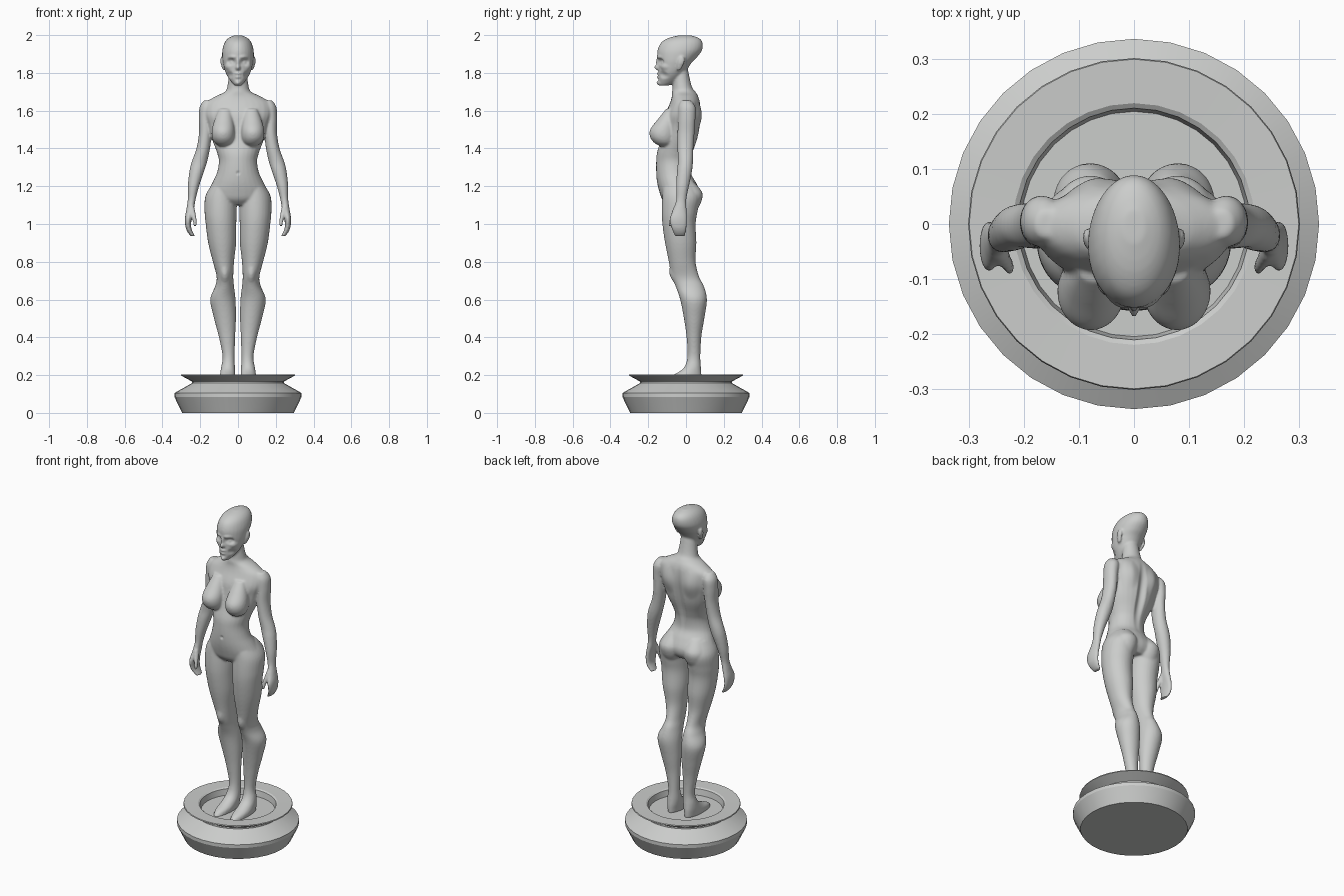
import bpy, bmesh, math
from mathutils import Vector

mat = bpy.data.materials.new("stone grey")
mat.diffuse_color = (0.6, 0.61, 0.6, 1)


def catmull(rows, steps=5):
    """Smoothly resample a list of cross-sections."""
    rows = [Vector(r) for r in rows]
    out = []
    for i in range(len(rows) - 1):
        a, b = rows[max(i - 1, 0)], rows[i]
        c, d = rows[i + 1], rows[min(i + 2, len(rows) - 1)]
        for k in range(steps):
            t = k / steps
            out.append(0.5 * (2 * b + (c - a) * t + (2 * a - 5 * b + 4 * c - d) * t * t
                              + (3 * b - a - 3 * c + d) * t ** 3))
    return out + [rows[-1]]


def loft(bm, rows, sides=28, mirror=True):
    """Stack of horizontal ellipses: rows of (z, x, y, rx, ry)."""
    for s in ((1, -1) if mirror else (1,)):
        rings = []
        for z, x, y, rx, ry in catmull(rows):
            rx, ry = max(rx, 0.003), max(ry, 0.003)
            rings.append([bm.verts.new((s * x + rx * math.cos(2 * math.pi * k / sides),
                                        y + ry * math.sin(2 * math.pi * k / sides), z))
                          for k in range(sides)])
        for a, b in zip(rings, rings[1:]):
            for k in range(sides):
                n = (k + 1) % sides
                bm.faces.new((a[k], b[k], b[n], a[n]))
        bm.faces.new(rings[0])
        bm.faces.new(rings[-1][::-1])


def brush(mesh, c, r, push):
    """Mirrored sculpt brush: soft push inside an ellipsoid."""
    for s in ((1, -1) if c[0] else (1,)):
        for v in mesh.vertices:
            p = v.co
            dz = (p.z - c[2]) / r[2]
            if abs(dz) >= 1:
                continue
            d = dz * dz + ((p.x - s * c[0]) / r[0]) ** 2 + ((p.y - c[1]) / r[1]) ** 2
            if d < 1:
                w = (1 - d) ** 2
                v.co = p + Vector((s * push[0], push[1], push[2])) * w


def add_object(name, bm):
    bmesh.ops.recalc_face_normals(bm, faces=bm.faces)
    me = bpy.data.meshes.new(name)
    bm.to_mesh(me)
    bm.free()
    me.materials.append(mat)
    ob = bpy.data.objects.new(name, me)
    bpy.context.collection.objects.link(ob)
    bpy.ops.object.select_all(action='DESELECT')
    bpy.context.view_layer.objects.active = ob
    ob.select_set(True)
    return ob


# pedestal: turned profile with a recessed top
bm = bmesh.new()
profile = [(0.296, 0), (0.337, 0.085), (0.337, 0.105), (0.243, 0.158), (0.243, 0.166),
           (0.302, 0.198), (0.300, 0.204), (0.220, 0.202), (0.211, 0.196), (0.205, 0.16)]
N = 32
rings = [[bm.verts.new((r * math.cos(2 * math.pi * k / N), r * math.sin(2 * math.pi * k / N), z))
          for k in range(N)] for r, z in profile]
for a, b in zip(rings, rings[1:]):
    for k in range(N):
        n = (k + 1) % N
        bm.faces.new((a[k], a[n], b[n], b[k]))
bm.faces.new(rings[0][::-1])
bm.faces.new(rings[-1])
add_object("pedestal", bm)
bpy.ops.object.shade_smooth_by_angle(angle=math.radians(25))

bm = bmesh.new()
# head
loft(bm, [(1.999, 0, -.005, .02, .03), (1.985, 0, -.012, .05, .08), (1.96, 0, -.022, .071, .11),
          (1.92, 0, -.033, .083, .118), (1.88, 0, -.048, .083, .104), (1.85, 0, -.06, .079, .087),
          (1.81, 0, -.072, .069, .074), (1.78, 0, -.083, .055, .063), (1.75, 0, -.1, .034, .046),
          (1.733, 0, -.115, .018, .024)], mirror=False)
# neck and torso
loft(bm, [(1.82, 0, -.03, .045, .04), (1.73, 0, -.02, .056, .05), (1.7, 0, -.012, .07, .062),
          (1.675, 0, -.005, .12, .07), (1.64, 0, -.005, .17, .08), (1.58, 0, -.015, .178, .095),
          (1.52, 0, -.022, .158, .097), (1.45, 0, -.035, .138, .097), (1.38, 0, -.057, .112, .096),
          (1.33, 0, -.066, .101, .092), (1.27, 0, -.066, .112, .092), (1.22, 0, -.05, .135, .103),
          (1.17, 0, -.033, .158, .108), (1.13, 0, -.028, .15, .098), (1.1, 0, -.025, .1, .07)],
     mirror=False)
# legs and feet
loft(bm, [(1.22, .075, -.04, .055, .08), (1.15, .09, -.025, .082, .1), (1.07, .092, -.033, .085, .095),
          (1.0, .09, -.037, .081, .088), (.9, .084, -.028, .074, .083), (.8, .077, -.02, .056, .071),
          (.72, .069, -.003, .044, .073), (.67, .071, .02, .05, .075), (.6, .08, .04, .067, .071),
          (.5, .069, .043, .058, .054), (.4, .058, .042, .043, .039), (.3, .05, .042, .032, .034),
          (.24, .053, .034, .037, .045), (.205, .055, .011, .04, .071), (.18, .056, -.02, .041, .102),
          (.155, .056, -.032, .039, .113)])
# arms and hands
loft(bm, [(1.655, .158, 0, .022, .025), (1.62, .165, .005, .038, .045), (1.56, .172, .004, .036, .046),
          (1.48, .173, 0, .034, .045), (1.4, .184, -.003, .036, .042), (1.33, .204, -.003, .041, .04),
          (1.28, .218, -.008, .039, .04), (1.2, .236, -.018, .03, .034), (1.13, .245, -.025, .021, .027),
          (1.08, .253, -.032, .02, .035), (1.03, .263, -.04, .018, .046), (.985, .263, -.038, .015, .042),
          (.955, .252, -.034, .014, .034), (.935, .238, -.032, .011, .026)])
# thumbs
loft(bm, [(1.09, .245, -.048, .014, .018), (1.03, .231, -.072, .011, .014), (.99, .226, -.082, .009, .01)])
# bust
loft(bm, [(1.61, .07, -.085, .03, .02), (1.55, .075, -.1, .05, .053), (1.5, .078, -.12, .06, .07),
          (1.46, .078, -.122, .06, .068), (1.43, .076, -.115, .048, .054), (1.413, .075, -.11, .025, .03)])
# seat muscles
loft(bm, [(1.23, .068, -.005, .04, .04), (1.17, .078, .006, .068, .079), (1.12, .079, .005, .069, .077),
          (1.075, .08, 0, .05, .06)])
# ears
loft(bm, [(1.885, .083, -.022, .008, .012), (1.855, .084, -.026, .009, .019), (1.815, .074, -.038, .007, .01)])

# merge all body parts into one smooth skin
fig = add_object("figure", bm)
m = fig.modifiers.new("skin", 'REMESH')
m.mode, m.voxel_size = 'VOXEL', 0.006
bpy.ops.object.modifier_apply(modifier="skin")
m = fig.modifiers.new("soften", 'SMOOTH')
m.factor, m.iterations = 0.5, 6
bpy.ops.object.modifier_apply(modifier="soften")

# sculpted details: (centre, radii, push)
for c, r, p in [
    ((.036, -.135, 1.86), (.032, .06, .024), (0, .016, 0)),      # eye sockets
    ((.036, -.125, 1.856), (.016, .04, .012), (0, -.006, 0)),    # eyes
    ((.03, -.14, 1.884), (.034, .05, .014), (0, -.006, 0)),      # brows
    ((0, -.148, 1.85), (.014, .05, .04), (0, -.012, 0)),         # nose bridge
    ((0, -.15, 1.827), (.02, .05, .02), (0, -.018, 0)),          # nose tip
    ((.055, -.115, 1.832), (.028, .04, .022), (.004, -.005, 0)), # cheekbones
    ((.045, -.12, 1.79), (.025, .05, .025), (-.005, .006, 0)),   # cheeks
    ((0, -.145, 1.796), (.026, .04, .011), (0, -.009, 0)),       # upper lip
    ((0, -.145, 1.778), (.022, .04, .011), (0, -.009, 0)),       # lower lip
    ((0, -.138, 1.745), (.024, .04, .02), (0, -.012, 0)),        # chin
    ((0, .07, 1.45), (.035, .1, .25), (0, -.018, 0)),            # spine
    ((.08, .075, 1.57), (.06, .06, .1), (0, .012, 0)),           # shoulder blades
    ((0, -.158, 1.27), (.012, .03, .014), (0, .008, 0)),         # navel
    ((.07, -.085, .73), (.035, .05, .05), (0, -.008, 0)),        # kneecaps
]:
    brush(fig.data, c, r, p)
fig.data.update()
bpy.ops.object.shade_smooth()
